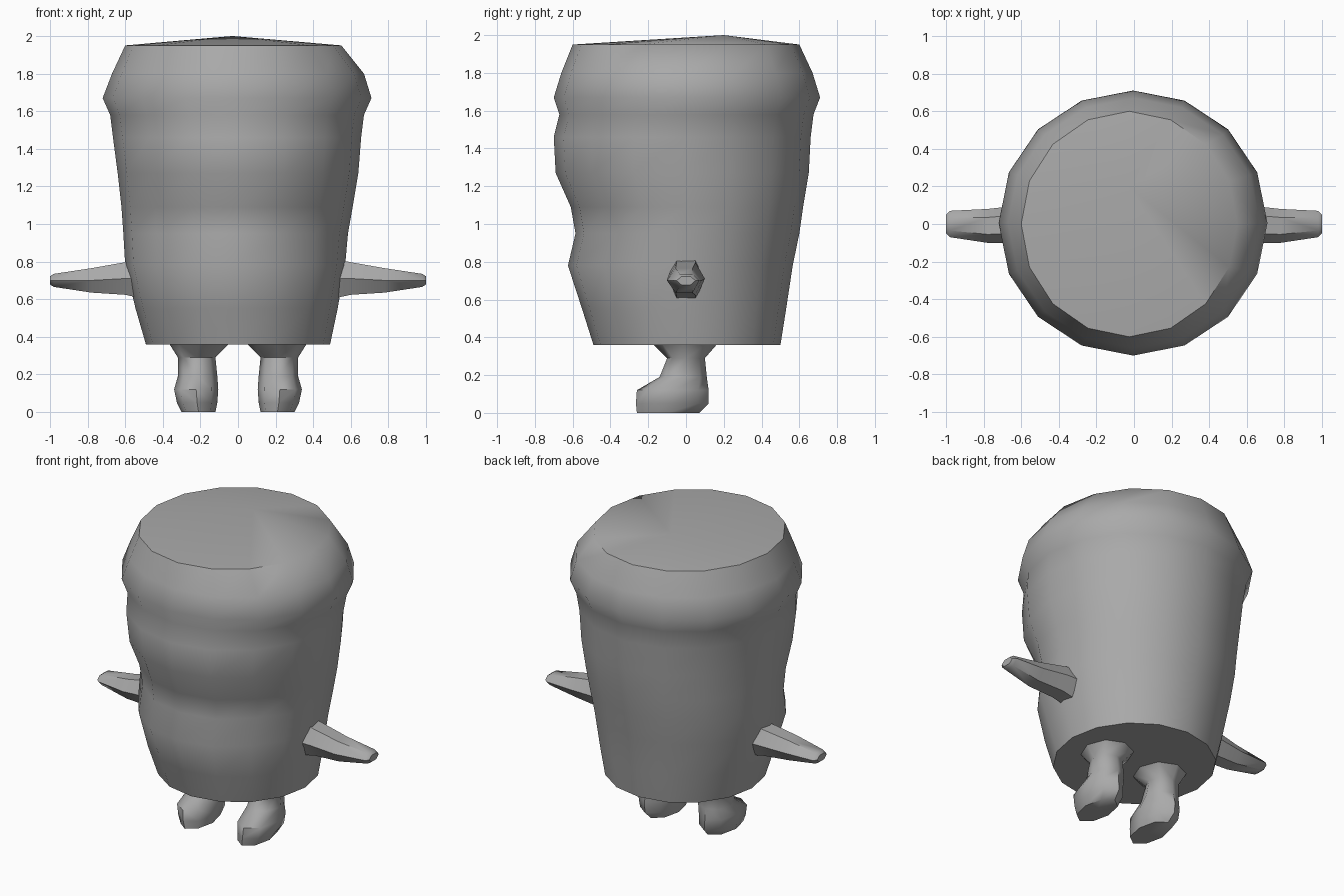
import bpy, bmesh, math
from mathutils import Vector

if "Cube" in bpy.data.objects:
    bpy.data.objects.remove(bpy.data.objects["Cube"])

grey = bpy.data.materials.new("plain grey")
grey.diffuse_color = (0.4, 0.4, 0.4, 1)
grey.use_nodes = True
grey.node_tree.nodes["Principled BSDF"].inputs["Base Color"].default_value = grey.diffuse_color


def loft(name, rings, angle=50):
    """Skin a list of equal rings of points and cap both ends."""
    bm = bmesh.new()
    vs = [[bm.verts.new(p) for p in r] for r in rings]
    n = len(vs[0])
    for a, b in zip(vs, vs[1:]):
        for i in range(n):
            j = (i + 1) % n
            bm.faces.new((a[i], a[j], b[j], b[i]))
    for ring in (vs[0], vs[-1]):
        c = bm.verts.new(sum((v.co for v in ring), Vector()) / n)
        if name == "body" and ring is vs[-1]:
            c.co = (-0.03, 0.2, 2.0)          # low off-centre peak on the lid
        for i in range(n):
            bm.faces.new((ring[i], ring[(i + 1) % n], c))
    bmesh.ops.recalc_face_normals(bm, faces=bm.faces)
    me = bpy.data.meshes.new(name)
    bm.to_mesh(me)
    bm.free()
    me.materials.append(grey)
    ob = bpy.data.objects.new(name, me)
    bpy.context.collection.objects.link(ob)
    bpy.context.view_layer.objects.active = ob
    ob.select_set(True)
    bpy.ops.object.shade_smooth_by_angle(angle=math.radians(angle))
    ob.select_set(False)
    return ob


def oval(z, x0, x1, y0, y1, n):
    """Horizontal ring filling the given bounds, each quarter its own ellipse."""
    pts = []
    cx, cy = (x0 + x1) / 2, (y0 + y1) / 2
    for i in range(n):
        t = 2 * math.pi * i / n - math.pi / 2
        pts.append(Vector((cx + (x1 - x0) / 2 * math.cos(t),
                           cy + (y1 - y0) / 2 * math.sin(t), z)))
    return pts


# Body: lumpy tapered barrel, (z, left, right, front, back)
body = [
    (0.36, -0.49, 0.49, -0.49, 0.50),
    (0.55, -0.545, 0.53, -0.55, 0.53),
    (0.78, -0.60, 0.57, -0.625, 0.565),
    (0.95, -0.61, 0.585, -0.585, 0.60),
    (1.09, -0.62, 0.61, -0.61, 0.62),
    (1.27, -0.64, 0.64, -0.69, 0.65),
    (1.46, -0.665, 0.655, -0.70, 0.66),
    (1.58, -0.68, 0.67, -0.67, 0.675),
    (1.67, -0.72, 0.71, -0.70, 0.71),
    (1.80, -0.67, 0.67, -0.66, 0.67),
    (1.95, -0.60, 0.55, -0.60, 0.60),
]
rings = [oval(*r, 16) for r in body]
# Sunken cheeks either side of the lower belly
for ring, depth in zip(rings[2:5], (0.02, 0.03, 0.02)):
    for i in (2, 14):
        ring[i] *= 1
        ring[i].y += depth
loft("body", rings)


# Arms: short tapered stubs, (x, y centre, z centre, half depth, half height)
arm = [
    (0.48, 0.0, 0.71, 0.10, 0.13),
    (0.60, 0.0, 0.71, 0.10, 0.10),
    (0.78, -0.01, 0.70, 0.09, 0.075),
    (0.98, 0.0, 0.70, 0.07, 0.04),
    (1.00, 0.0, 0.70, 0.05, 0.025),
]
# Legs: flared hip, narrow ankle, forward foot, (z, inner x, outer x, front, back)
leg = [
    (0.0, 0.12, 0.30, -0.26, 0.07),
    (0.05, 0.11, 0.325, -0.265, 0.12),
    (0.12, 0.105, 0.34, -0.26, 0.12),
    (0.19, 0.11, 0.32, -0.14, 0.11),
    (0.29, 0.12, 0.32, -0.10, 0.10),
    (0.37, 0.04, 0.37, -0.18, 0.17),
]
for side, s in (("left", -1), ("right", 1)):
    loft(side + "_arm", [[(s * x, y + hy * math.cos(k * math.pi / 3),
                           z + hz * math.sin(k * math.pi / 3)) for k in range(6)]
                         for x, y, z, hy, hz in arm])
    loft(side + "_leg", [[(s * p.x, p.y, p.z) for p in oval(*r, 8)] for r in leg])
